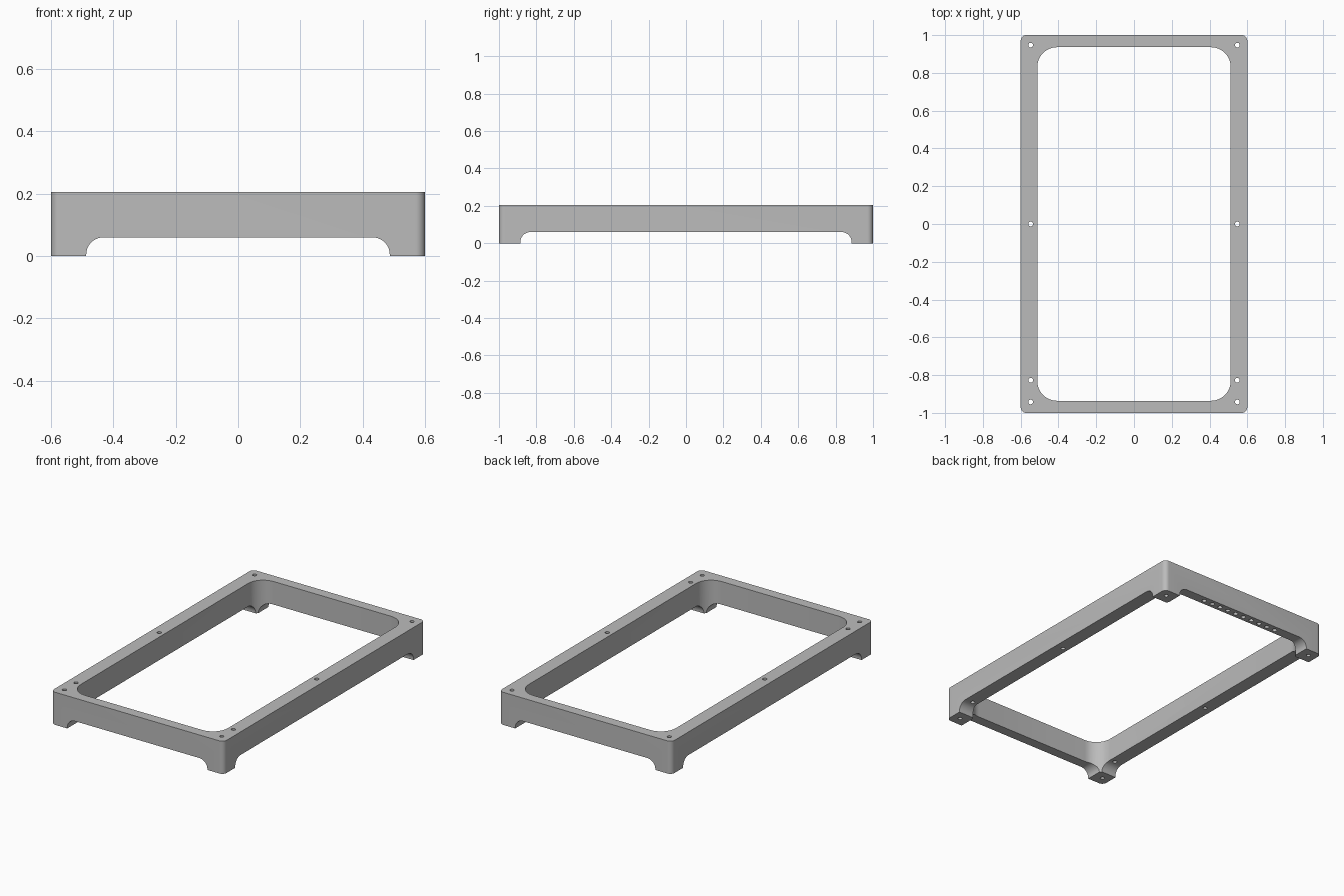
import bpy, bmesh, math
from mathutils import Matrix, Vector

cube = bpy.data.objects.get("Cube")
if cube:
    bpy.data.objects.remove(cube, do_unlink=True)

gray = bpy.data.materials.new("plain_gray")
gray.use_nodes = True
gray.diffuse_color = (0.5, 0.5, 0.5, 1)
gray.node_tree.nodes["Principled BSDF"].inputs["Base Color"].default_value = (0.5, 0.5, 0.5, 1)


def add_prism(bm, half_w, half_h, radius, length, matrix, steps=10):
    """Rounded rectangle in local XY, extruded along local Z and centred."""
    points = []
    for q, (sx, sy) in enumerate([(1, 1), (-1, 1), (-1, -1), (1, -1)]):
        cx, cy = sx * (half_w - radius), sy * (half_h - radius)
        # a full circle shares its quarter end points
        count = steps if half_w == radius else steps + 1
        for i in range(count):
            a = (q + i / steps) * math.pi / 2
            points.append((cx + radius * math.cos(a), cy + radius * math.sin(a)))
    low, high = [[bm.verts.new(matrix @ Vector((x, y, z))) for x, y in points]
                 for z in (-length / 2, length / 2)]
    bm.faces.new(low[::-1])
    bm.faces.new(high)
    n = len(points)
    for i in range(n):
        j = (i + 1) % n
        bm.faces.new((low[i], low[j], high[j], high[i]))


def make_object(name, prisms):
    bm = bmesh.new()
    for p in prisms:
        add_prism(bm, *p)
    bmesh.ops.recalc_face_normals(bm, faces=bm.faces)
    mesh = bpy.data.meshes.new(name)
    bm.to_mesh(mesh)
    bm.free()
    mesh.materials.append(gray)
    obj = bpy.data.objects.new(name, mesh)
    bpy.context.collection.objects.link(obj)
    return obj


HEIGHT = 0.205
ARCH = 0.06
at = lambda x, y, z: Matrix.Translation((x, y, z))
turn_x = Matrix.Rotation(math.pi / 2, 4, "X")
turn_z = Matrix.Rotation(math.pi / 2, 4, "Z")

# Outer block of the frame
frame = make_object("base_frame", [(0.6, 1.0, 0.03, HEIGHT, at(0, 0, HEIGHT / 2))])

# Central opening
opening = (0.512, 0.936, 0.105, 1, at(0, 0, 0))

# Arched gaps between the feet
arch_drop = at(0, 0, ARCH - 0.13)
end_arch = (0.487, 0.13, 0.055, 3, arch_drop @ turn_x)
side_arch = (0.886, 0.13, 0.055, 3, arch_drop @ turn_z @ turn_x)

# Screw holes through the side rails and feet
screw_holes = [(0.0125, 0.0125, 0.0125, 1, at(side * 0.547, y, 0))
               for side in (-1, 1) for y in (-0.942, -0.827, 0, 0.947)]

# Row of blind holes under the back rail
row_holes = [(0.014, 0.014, 0.014, 0.14, at((i - 4.5) * 0.06, 0.967, ARCH))
             for i in range(10)]

cuts = {
    "opening_cutter": [opening],
    "end_arch_cutter": [end_arch],
    "side_arch_cutter": [side_arch],
    "hole_cutter": screw_holes + row_holes,
}
bpy.context.view_layer.objects.active = frame
for name, prisms in cuts.items():
    cutter = make_object(name, prisms)
    cutter.hide_render = True
    mod = frame.modifiers.new(name, "BOOLEAN")
    mod.operation = "DIFFERENCE"
    mod.solver = "EXACT"
    mod.object = cutter
    bpy.ops.object.modifier_apply(modifier=mod.name)
    bpy.data.objects.remove(cutter, do_unlink=True)

# Smooth curved corners with sharp edges kept
bpy.ops.object.select_all(action="DESELECT")
frame.select_set(True)
bpy.ops.object.shade_smooth_by_angle(angle=math.radians(30))
